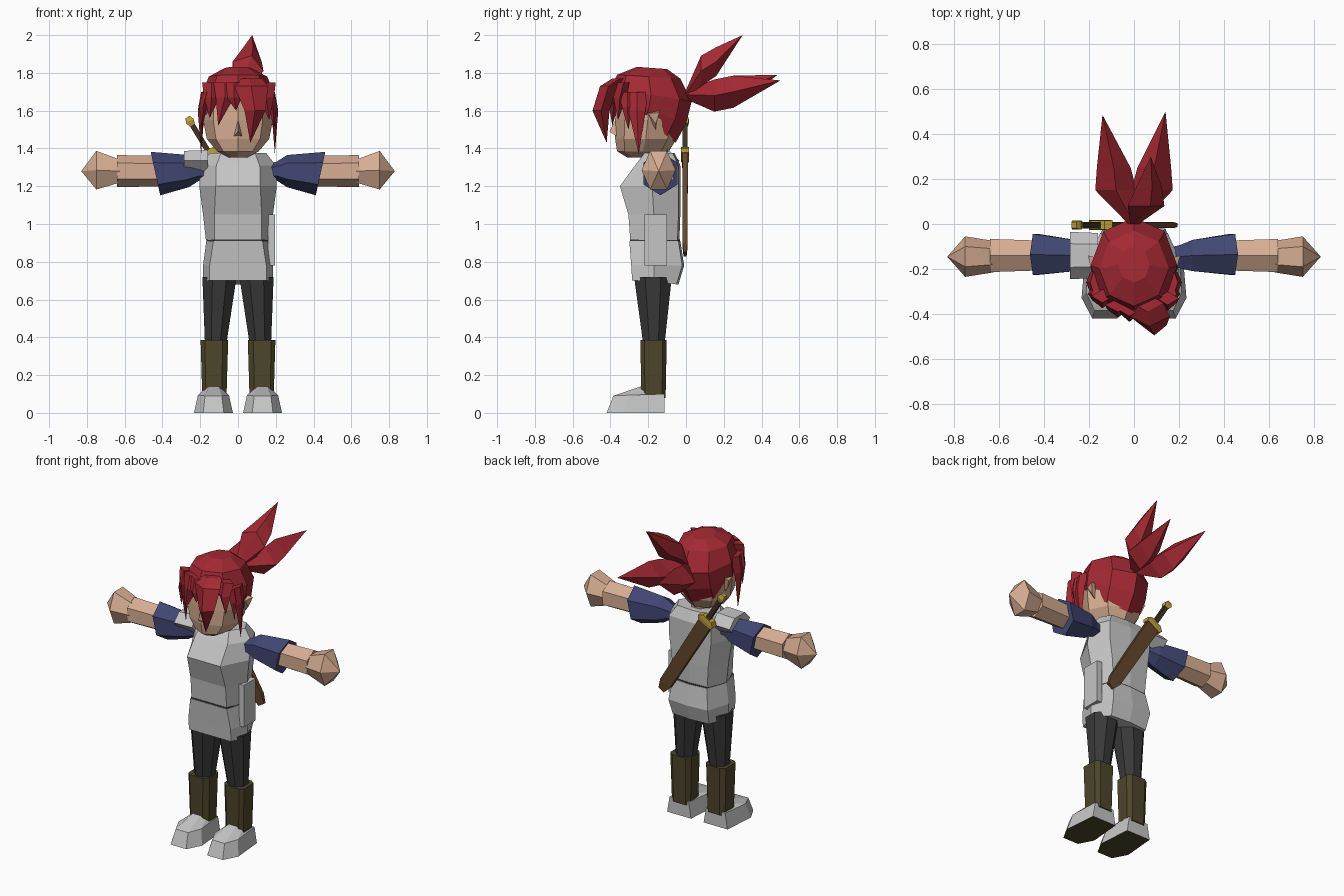
import bpy, bmesh, math
from mathutils import Vector, Matrix

COLORS = {
    "cloth grey": (0.56, 0.56, 0.56), "hair red": (0.37, 0.022, 0.033),
    "skin": (0.68, 0.42, 0.29), "sleeve blue": (0.053, 0.062, 0.17),
    "trouser charcoal": (0.04, 0.04, 0.041), "boot brown": (0.075, 0.06, 0.023),
    "scabbard brown": (0.125, 0.063, 0.023), "gold": (0.50, 0.35, 0.045),
    "grip brown": (0.05, 0.032, 0.017),
}
MATS = {}
for n, c in COLORS.items():
    MATS[n] = bpy.data.materials.new(n)
    MATS[n].diffuse_color = (*c, 1)


def finish(bm, name, *mats):
    me = bpy.data.meshes.new(name)
    bm.to_mesh(me)
    bm.free()
    for m in mats:
        me.materials.append(MATS[m])
    ob = bpy.data.objects.new(name, me)
    bpy.context.collection.objects.link(ob)
    return ob


def loft(name, rings, *mats, rule=None):
    """Skin equal-length rings of points, cap both ends, weld collapsed tips."""
    bm = bmesh.new()
    vs = [[bm.verts.new(p) for p in r] for r in rings]
    k = len(vs[0])
    for a, b in zip(vs, vs[1:]):
        for i in range(k):
            bm.faces.new((a[i], a[(i + 1) % k], b[(i + 1) % k], b[i]))
    bm.faces.new(vs[0])
    bm.faces.new(vs[-1])
    bmesh.ops.remove_doubles(bm, verts=bm.verts, dist=0.0005)
    bmesh.ops.recalc_face_normals(bm, faces=bm.faces)
    if rule:
        for f in bm.faces:
            f.material_index = rule(f)
    return finish(bm, name, *mats)


def ring(c, ru, rv, axis="z", n=6, turn=0.0):
    """Ellipse of n points around c, perpendicular to the axis."""
    c, out = Vector(c), []
    for i in range(n):
        t = 2 * math.pi * i / n + turn
        u, v = ru * math.cos(t), rv * math.sin(t)
        out.append(c + Vector({"z": (u, v, 0), "y": (u, 0, v), "x": (0, u, v)}[axis]))
    return out


def span(hw, yf, yb, zf, zb=None, n=8):
    """Horizontal ring from front yf to back yb, its height sloping zf to zb."""
    zb = zf if zb is None else zb
    pts = ring((0, (yf + yb) / 2, 0), hw, (yb - yf) / 2, "z", n)
    for p in pts:
        p.z = zf + (zb - zf) * (p.y - yf) / (yb - yf)
    return pts


def body(z, side, front, back, yf, ym, yb, zback=None):
    zb = z if zback is None else zback
    return [(-front, yf, z), (front, yf, z), (side, ym, z), (back, yb, zb),
            (0, yb + 0.01, zb), (-back, yb, zb), (-side, ym, z)]


def spike(name, path, axis, n=4):
    """Hair lock; path items are (centre, radius u, radius v)."""
    loft(name, [ring(c, u, v, axis, n) for c, u, v in path], "hair red")


# Tunic and skirt
loft("tunic", [
    body(0.915, 0.170, 0.125, 0.12, -0.295, -0.17, -0.045),
    body(1.05, 0.185, 0.125, 0.13, -0.305, -0.17, -0.04),
    body(1.20, 0.205, 0.118, 0.15, -0.35, -0.18, -0.04),
    body(1.31, 0.20, 0.115, 0.15, -0.27, -0.15, -0.04),
    body(1.375, 0.15, 0.09, 0.11, -0.22, -0.14, -0.07)], "cloth grey")
loft("skirt", [
    body(0.70, 0.185, 0.15, 0.13, -0.285, -0.17, -0.05, 0.68),
    body(0.78, 0.185, 0.15, 0.14, -0.29, -0.17, -0.02),
    body(0.91, 0.168, 0.13, 0.12, -0.30, -0.17, -0.04)], "cloth grey")
loft("waist_seam", [
    body(0.906, 0.166, 0.127, 0.118, -0.297, -0.17, -0.043),
    body(0.918, 0.166, 0.127, 0.118, -0.297, -0.17, -0.043)], "trouser charcoal")

# Flat plate on the hip
loft("side_plate", [[(x, -0.22, 0.78), (x, -0.10, 0.78), (x, -0.10, 1.05), (x, -0.22, 1.05)]
                    for x in (0.16, 0.196)], "cloth grey")

# Neck, head, nose
loft("neck", [ring((0, -0.15, z), 0.06, 0.06) for z in (1.34, 1.43)], "skin")
loft("head", [
    span(0.05, -0.31, -0.15, 1.352), span(0.11, -0.365, -0.09, 1.385),
    span(0.165, -0.375, -0.05, 1.45), span(0.185, -0.375, -0.03, 1.55),
    span(0.183, -0.37, -0.02, 1.65), span(0.13, -0.33, -0.06, 1.76)], "skin")
loft("nose", [[(-0.025, -0.36, 1.46), (0.025, -0.36, 1.46), (0, -0.365, 1.57)],
              [(0, -0.405, 1.49)] * 3], "skin")

# Hair cap with a low nape
loft("hair_cap", [
    span(0.175, -0.375, -0.055, 1.68, 1.43),
    span(0.192, -0.395, 0.0, 1.69, 1.53),
    span(0.193, -0.40, 0.03, 1.72, 1.65),
    span(0.155, -0.365, -0.03, 1.79, 1.77),
    span(0.07, -0.26, -0.10, 1.832, 1.82)], "hair red")

# Fringe locks
spike("main_bang", [((0.06, -0.35, 1.77), 0.07, 0.04), ((0.07, -0.41, 1.73), 0.09, 0.045),
                    ((0.09, -0.45, 1.60), 0.055, 0.045), ((0.065, -0.42, 1.43), 0, 0)], "z")
for i, (x, y, w, tx, tz) in enumerate([
        (-0.14, -0.32, 0.05, -0.15, 1.56), (-0.07, -0.36, 0.06, -0.105, 1.52),
        (-0.02, -0.38, 0.05, -0.01, 1.60), (0.15, -0.33, 0.05, 0.165, 1.55)]):
    spike(f"small_bang_{i}", [((x, y, 1.75), w, 0.03), ((x, y - 0.02, 1.67), w * 0.8, 0.035),
                              ((tx, y - 0.03, tz), 0, 0)], "z")

# Ponytail
spike("ponytail_top", [((0, 0, 1.69), 0.02, 0.02), ((0.045, 0.08, 1.81), 0.09, 0.085),
                       ((0.06, 0.16, 1.86), 0.065, 0.08), ((0.075, 0.30, 2.0), 0, 0)], "y", 5)
for s, ty, tz in ((1, 0.50, 1.76), (-1, 0.485, 1.79)):
    spike("ponytail_side", [((0, 0, 1.685), 0.025, 0.025), ((s * 0.08, 0.15, 1.68), 0.092, 0.085),
                            ((s * 0.09, 0.25, 1.70), 0.075, 0.085), ((s * 0.14, ty, tz), 0, 0)], "y")

for s, side in ((1, "left"), (-1, "right")):
    # Ears and long side locks
    loft(f"{side}_ear", [[(s * 0.165, -0.21, 1.59), (s * 0.165, -0.15, 1.60), (s * 0.165, -0.16, 1.50)],
                         [(s * 0.19, -0.20, 1.585), (s * 0.205, -0.14, 1.59), (s * 0.185, -0.16, 1.53)]], "skin")
    spike(f"{side}_side_lock", [((s * 0.175, -0.26, 1.70), 0.02, 0.06), ((s * 0.195, -0.26, 1.60), 0.018, 0.045),
                                ((s * 0.195, -0.25, 1.37), 0, 0)], "z")
    spike(f"{side}_temple_lock", [((s * 0.165, -0.31, 1.70), 0.025, 0.045), ((s * 0.185, -0.31, 1.62), 0.02, 0.03),
                                  ((s * 0.19, -0.305, 1.50), 0, 0)], "z")

    # Sleeve with slanted cuff, forearm, hand
    cuff = ring((s * 0.44, -0.135, 1.267), 0.105, 0.115, "x", 6, math.pi / 6)
    for p in cuff:
        p.x = s * (0.437 + 0.22 * (p.z - 1.267))
    loft(f"{side}_sleeve", [
        ring((s * 0.17, -0.145, 1.275), 0.05, 0.045, "x", 6, math.pi / 6),
        ring((s * 0.205, -0.145, 1.28), 0.06, 0.05, "x", 6, math.pi / 6),
        ring((s * 0.26, -0.14, 1.28), 0.08, 0.085, "x", 6, math.pi / 6), cuff], "sleeve blue")
    loft(f"{side}_forearm", [
        ring((s * 0.38, -0.14, 1.28), 0.075, 0.08, "x", 6, math.pi / 6),
        ring((s * 0.64, -0.14, 1.28), 0.085, 0.085, "x", 6, math.pi / 6)], "skin")
    loft(f"{side}_hand", [
        ring((s * 0.625, -0.145, 1.28), 0.07, 0.07, "x"),
        ring((s * 0.75, -0.145, 1.285), 0.09, 0.118, "x"),
        ring((s * 0.83, -0.145, 1.28), 0, 0, "x")], "skin")

    # Leg, boot, shoe
    loft(f"{side}_leg", [
        ring((s * 0.118, -0.17, 0.37), 0.062, 0.062, "z", 8, math.pi / 8),
        ring((s * 0.098, -0.175, 0.72), 0.098, 0.108, "z", 8, math.pi / 8)], "trouser charcoal")
    loft(f"{side}_boot", [[(s * (0.125 + a * w), -0.172 + b * d, z) for a, b in
                           ((-1, -0.6), (-0.6, -1), (0.7, -1), (1, -0.7), (1, 0.7), (0.6, 1), (-0.7, 1), (-1, 0.6))]
                          for z, w, d in ((0.08, 0.064, 0.064), (0.385, 0.073, 0.07))], "boot brown")
    shoe = []
    for z0, z1, w, yf, yb in ((0, 0, 1, -0.42, -0.115), (0.09, 0.10, 0.8, -0.385, -0.115), (0.14, 0.10, 0.48, -0.24, -0.13)):
        ym = yf * 0.7 + yb * 0.3
        shoe.append([(s * (0.13 + a * w), y, z) for a, y, z in (
            (-0.055, yf, z0), (0.055, yf, z0), (0.103, ym, z0 * 0.6 + z1 * 0.4),
            (0.085, yb, z1), (-0.085, yb, z1), (-0.103, ym, z0 * 0.6 + z1 * 0.4))])
    loft(f"{side}_shoe", shoe, "cloth grey", "boot brown", rule=lambda f: int(f.normal.z < -0.9))

# Single shoulder pad
loft("shoulder_pad", [
    ring((-0.16, -0.14, 1.335), 0.10, 0.065, "x", 6),
    ring((-0.285, -0.14, 1.335), 0.105, 0.06, "x", 6)], "cloth grey")

# Sheathed sword slung across the back; local z runs from tip to pommel
tip = Vector((0.175, -0.005, 0.84))
axis = (Vector((-0.27, -0.005, 1.57)) - tip)
M = Matrix.Translation(tip) @ Matrix.Rotation(math.atan2(axis.x, axis.z), 4, "Y")


def sword(name, mat, rows):
    loft(name, [[(a * w, b * d, z) for a, b in ((-1, -1), (1, -1), (1, 1), (-1, 1))]
                for z, w, d in rows], mat).matrix_world = M


sword("scabbard", "scabbard brown", ((0, 0.022, 0.008), (0.06, 0.04, 0.013), (0.60, 0.045, 0.015)))
sword("sword_guard", "gold", ((0.60, 0.05, 0.02), (0.62, 0.06, 0.022), (0.645, 0.035, 0.02)))
sword("sword_grip", "grip brown", ((0.64, 0.014, 0.014), (0.81, 0.014, 0.014)))
sword("sword_pommel", "gold", ((0.80, 0.015, 0.015), (0.825, 0.023, 0.02), (0.85, 0.013, 0.013)))
